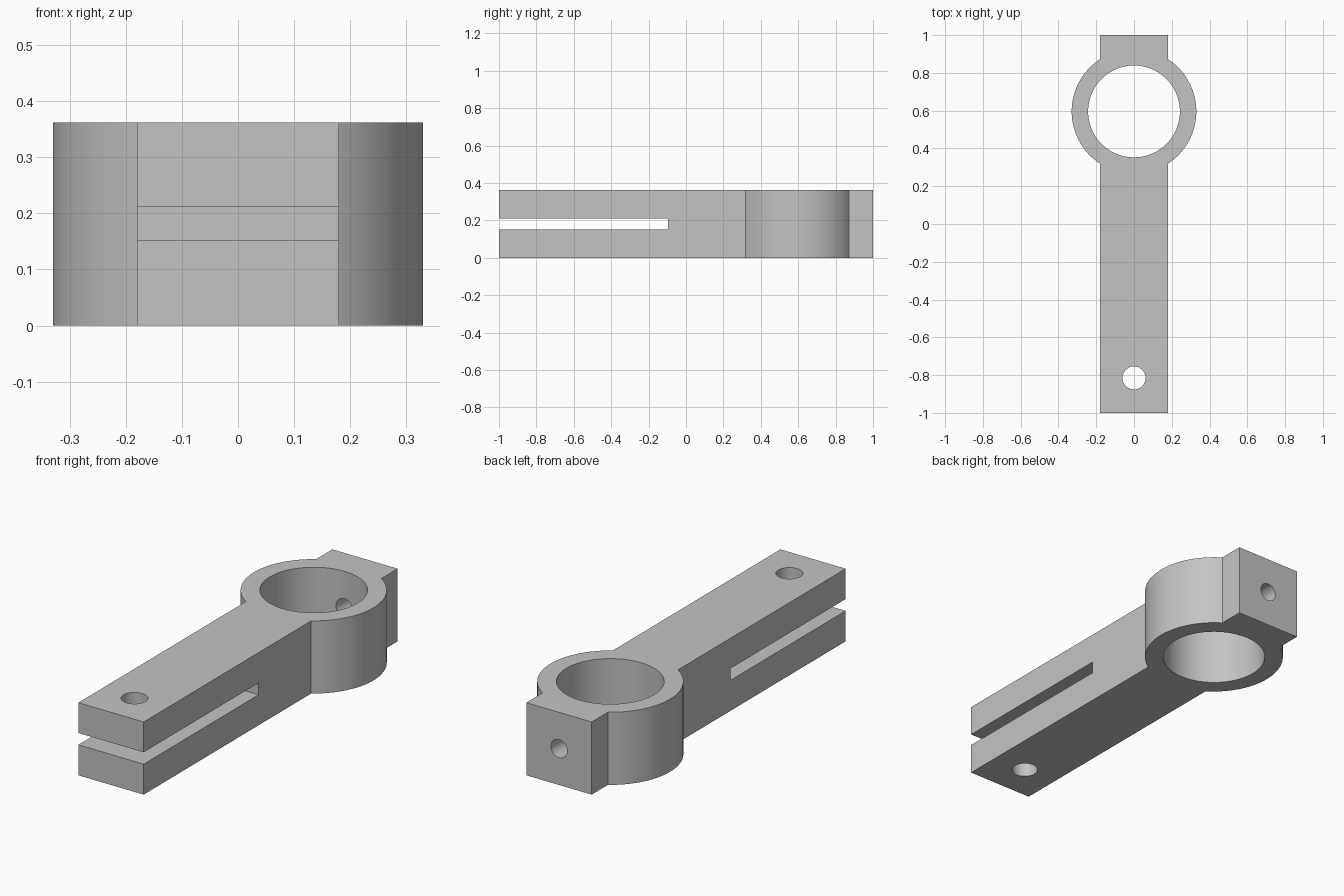
import bpy
import bmesh
from math import asin, cos, sin, pi
from mathutils import Matrix, Vector

cube = bpy.data.objects.get("Cube")
if cube:
    bpy.data.objects.remove(cube, do_unlink=True)

HEIGHT = 0.362
HALF_WIDTH = 0.18
RING_Y, RING_RADIUS, BORE_RADIUS = 0.596, 0.33, 0.243
SLOT_BOTTOM, SLOT_TOP, SLOT_END = 0.152, 0.211, -0.095

grey = bpy.data.materials.new("plain grey")
grey.use_nodes = True
colour = (0.55, 0.55, 0.55, 1)
grey.diffuse_color = colour
grey.node_tree.nodes["Principled BSDF"].inputs["Base Color"].default_value = colour


def add_object(name, bm):
    mesh = bpy.data.meshes.new(name)
    bmesh.ops.recalc_face_normals(bm, faces=bm.faces)
    bm.to_mesh(mesh)
    bm.free()
    mesh.materials.append(grey)
    obj = bpy.data.objects.new(name, mesh)
    bpy.context.collection.objects.link(obj)
    return obj


def cylinder(name, radius, length, centre, axis, segments):
    bm = bmesh.new()
    turn = Vector((0, 0, 1)).rotation_difference(Vector(axis)).to_matrix().to_4x4()
    bmesh.ops.create_cone(bm, cap_ends=True, segments=segments, radius1=radius,
                          radius2=radius, depth=length,
                          matrix=Matrix.Translation(centre) @ turn)
    return add_object(name, bm)


def box(name, low, high):
    low, high = Vector(low), Vector(high)
    bm = bmesh.new()
    bmesh.ops.create_cube(bm, size=1, matrix=Matrix.Translation((low + high) / 2)
                          @ Matrix.Diagonal((*(high - low), 1)))
    return add_object(name, bm)


# Outline: straight bar that swells into a round eye, then the end block
start = asin(HALF_WIDTH / RING_RADIUS)
steps = 48
angles = [start + (pi - 2 * start) * i / steps for i in range(steps + 1)]
right_side = [(HALF_WIDTH, -1)]
right_side += [(RING_RADIUS * sin(a), RING_Y - RING_RADIUS * cos(a)) for a in angles]
right_side += [(HALF_WIDTH, 1)]
outline = right_side + [(-x, y) for x, y in reversed(right_side)]

bm = bmesh.new()
face = bm.faces.new([bm.verts.new((x, y, 0)) for x, y in outline])
raised = bmesh.ops.extrude_face_region(bm, geom=[face], use_keep_orig=True)
top_verts = [v for v in raised["geom"] if isinstance(v, bmesh.types.BMVert)]
bmesh.ops.translate(bm, verts=top_verts, vec=(0, 0, HEIGHT))
arm = add_object("clamp_arm", bm)

# Bore, pin hole, set screw hole and clamping slot
middle = HEIGHT / 2
cutters = [
    cylinder("bore_cutter", BORE_RADIUS, 1, (0, RING_Y, middle), (0, 0, 1), 96),
    cylinder("pin_hole_cutter", 0.061, 1, (0, -0.815, middle), (0, 0, 1), 48),
    cylinder("screw_hole_cutter", 0.045, 0.5, (0, RING_Y + 0.25, middle), (0, 1, 0), 40),
    box("slot_cutter", (-0.5, -1.5, SLOT_BOTTOM), (0.5, SLOT_END, SLOT_TOP)),
]
bpy.ops.object.select_all(action="DESELECT")
bpy.context.view_layer.objects.active = arm
arm.select_set(True)
for cutter in cutters:
    cutter.hide_render = True
    cut = arm.modifiers.new(cutter.name, "BOOLEAN")
    cut.operation = "DIFFERENCE"
    cut.solver = "EXACT"
    cut.object = cutter
    bpy.ops.object.modifier_apply(modifier=cut.name)
    bpy.data.objects.remove(cutter, do_unlink=True)

bpy.ops.object.shade_smooth_by_angle(angle=pi / 6)
